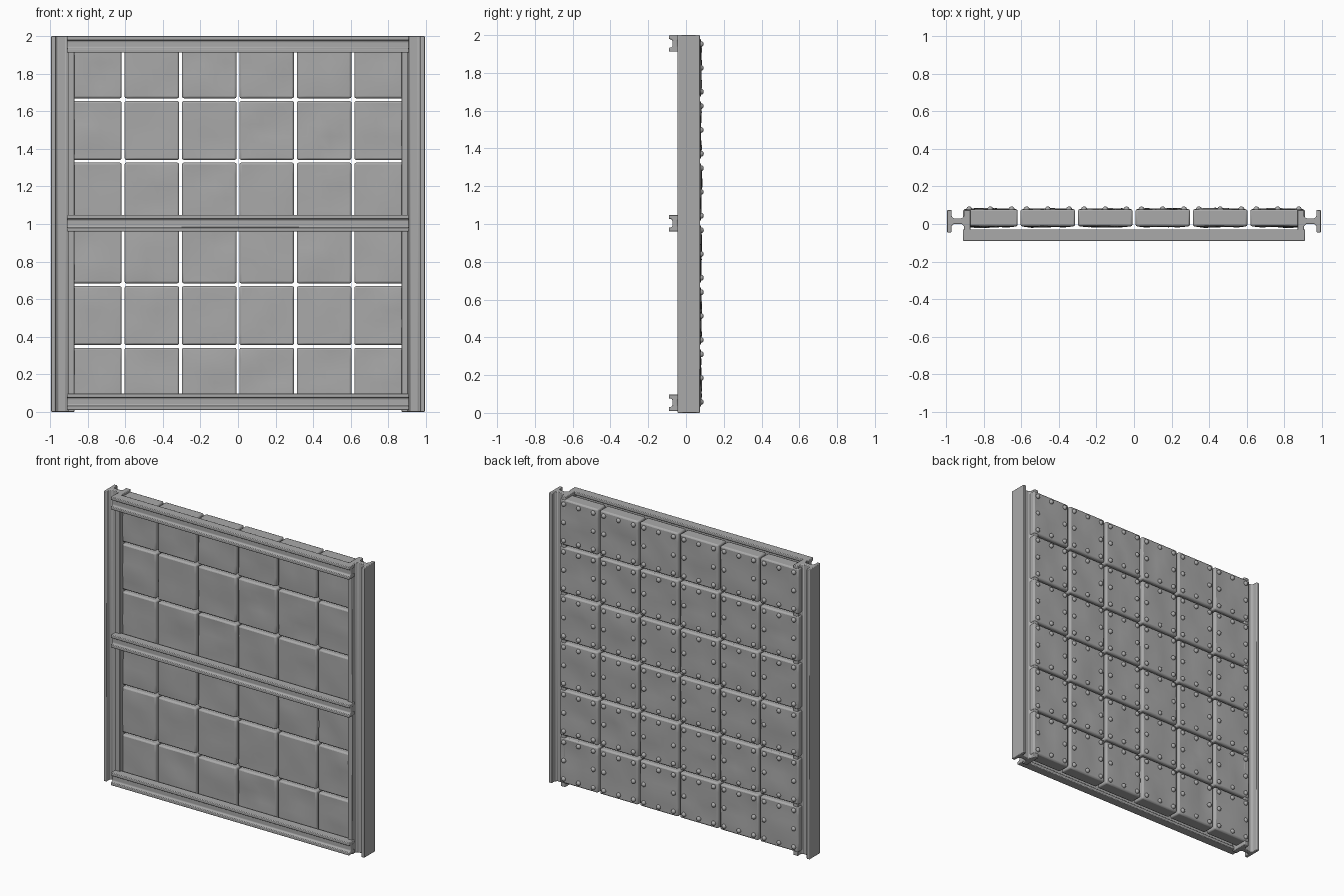
import bpy, bmesh, math, random
from mathutils import Vector, Matrix, noise

if "Cube" in bpy.data.objects:
    bpy.data.objects.remove(bpy.data.objects["Cube"])

random.seed(4)
steel = bpy.data.materials.new("grey steel")
steel.diffuse_color = (0.4, 0.4, 0.4, 1)
steel.use_nodes = True
steel.node_tree.nodes["Principled BSDF"].inputs["Base Color"].default_value = steel.diffuse_color


def finish(bm, name, bevel=0.0, segments=2):
    bmesh.ops.recalc_face_normals(bm, faces=bm.faces)
    me = bpy.data.meshes.new(name)
    bm.to_mesh(me)
    bm.free()
    me.materials.append(steel)
    ob = bpy.data.objects.new(name, me)
    bpy.context.collection.objects.link(ob)
    if bevel:
        mod = ob.modifiers.new("soft edges", 'BEVEL')
        mod.width, mod.segments = bevel, segments
        mod.limit_method, mod.angle_limit = 'ANGLE', math.radians(40)
    bpy.ops.object.select_all(action='DESELECT')
    bpy.context.view_layer.objects.active = ob
    ob.select_set(True)
    bpy.ops.object.shade_smooth_by_angle(angle=math.radians(40))
    return ob


def extrude(points, along, name, bevel):
    """Closed 3D outline swept along a vector."""
    bm = bmesh.new()
    face = bm.faces.new([bm.verts.new(p) for p in points])
    res = bmesh.ops.extrude_face_region(bm, geom=[face], use_keep_orig=True)
    verts = [g for g in res["geom"] if isinstance(g, bmesh.types.BMVert)]
    bmesh.ops.translate(bm, verts=verts, vec=along)
    return finish(bm, name, bevel)


def i_section(a0, a1, a2, a3, b0, b1, web0, web1, c):
    """Flanges a0-a1 and a2-a3 spanning b0-b1, web web0-web1, fillets c."""
    return [(a0, b0), (a1, b0), (a1, web0 - c), (a1 + c, web0),
            (a2 - c, web0), (a2, web0 - c), (a2, b0), (a3, b0),
            (a3, b1), (a2, b1), (a2, web1 + c), (a2 - c, web1),
            (a1 + c, web1), (a1, web1 + c), (a1, b1), (a0, b1)]


# Upright side beams
post = i_section(0.87, 0.905, 0.972, 0.995, -0.045, 0.075, 0.0, 0.03, 0.012)
for side, label in ((-1, "left"), (1, "right")):
    extrude([(side * x, y, 0) for x, y in post], Vector((0, 0, 2)),
            label + "_post", 0.004)

# Horizontal front rails
for z, label in ((0.01, "bottom"), (0.96, "middle"), (1.912, "top")):
    rail = i_section(z, z + 0.022, z + 0.066, z + 0.088,
                     -0.09, -0.028, -0.072, -0.045, 0.006)
    extrude([(-0.91, y, zz) for zz, y in rail], Vector((1.82, 0, 0)),
            label + "_rail", 0.005)

# Dented armour plates and their rivets
HX, HY, HZ = 0.1455, 0.045, 0.157
rivets = bmesh.new()
for col in range(6):
    for row in range(6):
        cx = (col - 2.5) * 0.306
        cz = 0.184 + row * 0.3285
        bm = bmesh.new()
        bmesh.ops.create_cube(bm, size=2)
        bmesh.ops.scale(bm, vec=(HX, HY, HZ), verts=bm.verts)
        bmesh.ops.subdivide_edges(
            bm, edges=[e for e in bm.edges
                       if abs(e.verts[0].co.y - e.verts[1].co.y) < 1e-4],
            cuts=4, use_grid_fill=True)
        seed = Vector([random.uniform(0, 50) for _ in range(3)])
        for v in bm.verts:
            inside = abs(v.co.x) < HX - 0.01 and abs(v.co.z) < HZ - 0.01
            if inside:
                dent = 0.012 * noise.noise(v.co * 7 + seed)
                v.co.y += dent
        bmesh.ops.translate(bm, verts=bm.verts, vec=(cx, 0.033, cz))
        finish(bm, "plate", 0.01)
        for i in (-1, 0, 1):
            for k in (-1, 0, 1):
                if i or k:
                    bmesh.ops.create_uvsphere(
                        rivets, u_segments=10, v_segments=6, radius=0.016,
                        matrix=Matrix.Translation(
                            (cx + i * 0.113, 0.078, cz + k * 0.126)))
finish(rivets, "rivets")
